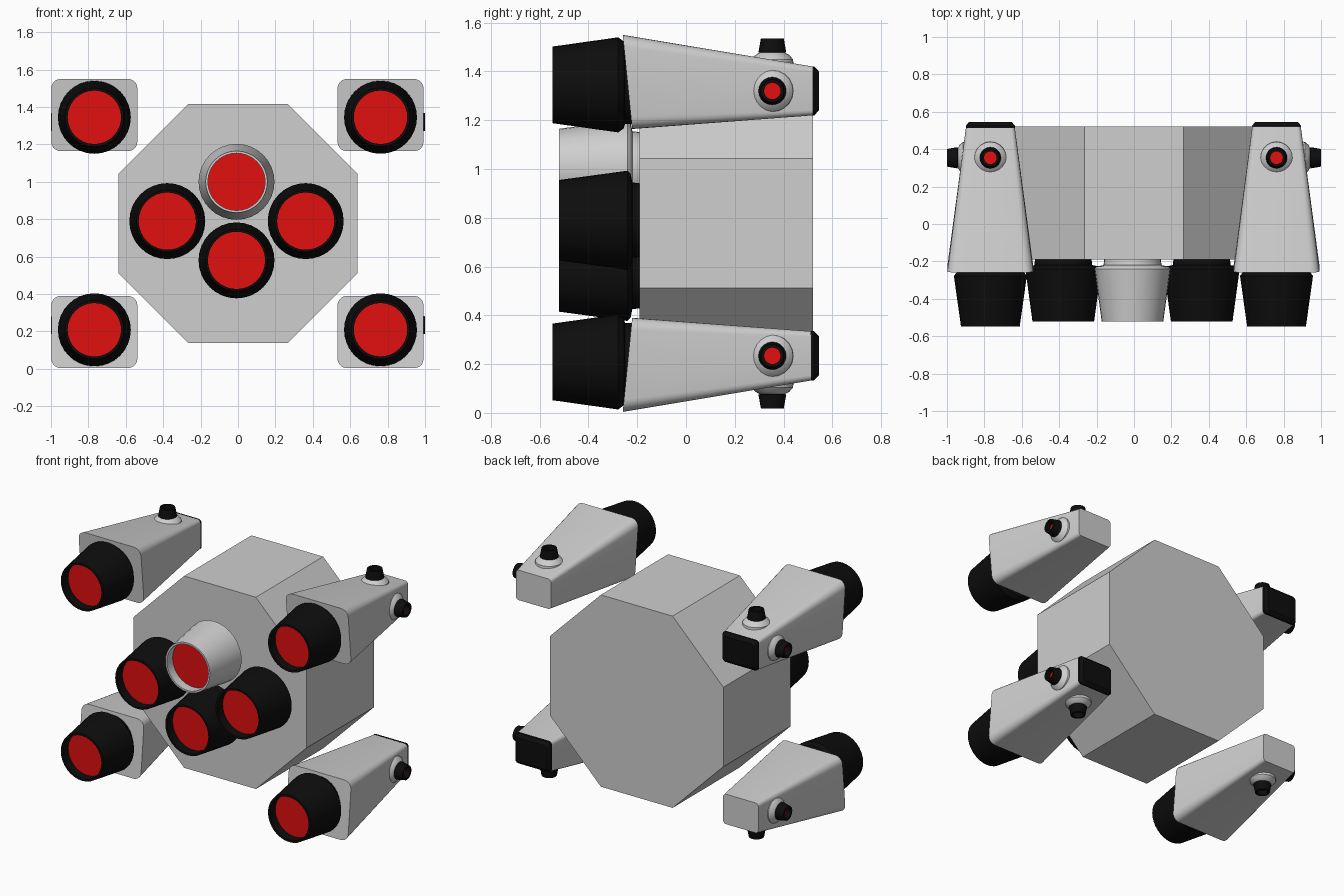
import bpy, bmesh, math
from mathutils import Vector

if "Cube" in bpy.data.objects:
    bpy.data.objects.remove(bpy.data.objects["Cube"], do_unlink=True)


def material(name, rgb):
    m = bpy.data.materials.new(name)
    m.use_nodes = True
    m.diffuse_color = (*rgb, 1)
    m.node_tree.nodes["Principled BSDF"].inputs["Base Color"].default_value = (*rgb, 1)
    return m


GREY = material("hull grey", (0.62, 0.62, 0.62))
BLACK = material("engine black", (0.004, 0.004, 0.004))
RED = material("exhaust red", (0.75, 0.005, 0.005))

MID_Z = 0.777      # height of the model's centre line
SHIFT = -0.003     # small sideways offset of the engines and pods


def finish(name, bm, mats, smooth=True):
    bmesh.ops.recalc_face_normals(bm, faces=bm.faces)
    me = bpy.data.meshes.new(name)
    bm.to_mesh(me)
    bm.free()
    for m in mats:
        me.materials.append(m)
    ob = bpy.data.objects.new(name, me)
    bpy.context.collection.objects.link(ob)
    if smooth:
        bpy.ops.object.select_all(action='DESELECT')
        ob.select_set(True)
        bpy.context.view_layer.objects.active = ob
        bpy.ops.object.shade_smooth_by_angle(angle=math.radians(30))
    return ob


def loft(name, rings, mats, slots=None, smooth=True):
    """Skin equal-sized point rings, cap both ends; slots = material per band + end cap."""
    bm = bmesh.new()
    loops = [[bm.verts.new(p) for p in ring] for ring in rings]
    n = len(loops[0])
    slots = slots or [0] * len(rings)
    for a, b, s in zip(loops, loops[1:], slots):
        for i in range(n):
            j = (i + 1) % n
            bm.faces.new((a[i], a[j], b[j], b[i])).material_index = s
    bm.faces.new(loops[0]).material_index = slots[0]
    bm.faces.new(loops[-1]).material_index = slots[-1]
    return finish(name, bm, mats, smooth)


def lathe(name, origin, direction, profile, mats, slots, segs=32):
    """Turn (radius, distance) points around an axis."""
    q = Vector(direction).to_track_quat('Z', 'Y')
    rings = []
    for r, d in profile:
        rings.append([Vector(origin) + q @ Vector((r * math.cos(t), r * math.sin(t), d))
                      for t in (2 * math.pi * k / segs for k in range(segs))])
    return loft(name, rings, mats, slots)


def rounded_rect(cx, cz, hw, hh, rad, y_of_z, steps=5):
    pts = []
    for c, (sx, sz) in enumerate([(1, 1), (-1, 1), (-1, -1), (1, -1)]):
        for k in range(steps + 1):
            a = math.pi / 2 * (c + k / steps)
            x = cx + sx * (hw - rad) + rad * math.cos(a)
            z = cz + sz * (hh - rad) + rad * math.sin(a)
            pts.append((x, y_of_z(z), z))
    return pts


# Octagonal main body
R = 0.64 / math.cos(math.pi / 8)
octagon = [(R * math.cos(a), R * math.sin(a)) for a in
           (math.pi / 8 + k * math.pi / 4 for k in range(8))]
loft("main_body", [[(x, y, MID_Z + z) for x, z in octagon] for y in (-0.19, 0.52)],
     [GREY], smooth=False)

# Main engines: neck, flared bell, rim, recess and red exhaust
main_profile = [(0.15, -0.01), (0.155, 0.03), (0.19, 0.037), (0.203, 0.05),
                (0.165, 0.33), (0.153, 0.33), (0.153, 0.27)]
for name, x, z, shell in [("top_engine", 0, 1.0, GREY), ("right_engine", -0.37, 0.79, BLACK),
                          ("left_engine", 0.37, 0.79, BLACK), ("bottom_engine", 0, 0.58, BLACK)]:
    lathe(name, (x - 0.008, -0.19, z), (0, -1, 0), main_profile,
          [shell, RED], [0] * 6 + [1])

# Corner pods with their engine, thrusters and, on two of them, a dark end cap
pod_profile = [(0.16, -0.03), (0.16, 0.03), (0.178, 0.035), (0.195, 0.058),
               (0.157, 0.328), (0.143, 0.328), (0.143, 0.27)]
thruster_profile = [(0.088, -0.03), (0.085, 0.005), (0.07, 0.022), (0.052, 0.032),
                    (0.057, 0.034), (0.047, 0.09), (0.034, 0.09), (0.034, 0.056)]
thruster_slots = [0, 0, 0, 1, 1, 1, 1, 2]
for sx, sz in [(1, 1), (-1, 1), (1, -1), (-1, -1)]:
    label = ("upper_" if sz > 0 else "lower_") + ("left_" if sx > 0 else "right_")
    px = SHIFT + sx * 0.765

    def height(h):
        return MID_Z + sz * h

    # Tapered shell, its front end leaning forward at the outer edge
    front_face = lambda z: -0.24 - 0.1 * ((z - MID_Z) * sz - 0.58)
    front = rounded_rect(px, height(0.58), 0.23, 0.193, 0.05, front_face)
    back = rounded_rect(px, height(0.543), 0.13, 0.1, 0.022, lambda z: 0.52)
    loft(label + "pod", [front, back], [GREY])

    if sx * sz < 0:
        loft(label + "pod_cap",
             [rounded_rect(px, height(0.543), hw, hh, 0.022, lambda z, y=y: y)
              for hw, hh, y in [(0.131, 0.101, 0.51), (0.131, 0.101, 0.525), (0.115, 0.08, 0.545)]],
             [BLACK])

    lathe(label + "pod_engine", (px, -0.22, height(0.568)), (0, -1, 0), pod_profile,
          [BLACK, RED], [0] * 6 + [1])

    mats = [GREY, BLACK, RED]
    lathe(label + "side_thruster", (sx * 0.91, 0.354, height(0.543)), (sx, 0, 0),
          thruster_profile, mats, thruster_slots, 20)
    lathe(label + "vertical_thruster", (px, 0.354, height(0.668)), (0, 0, sz),
          thruster_profile, mats, thruster_slots, 20)
